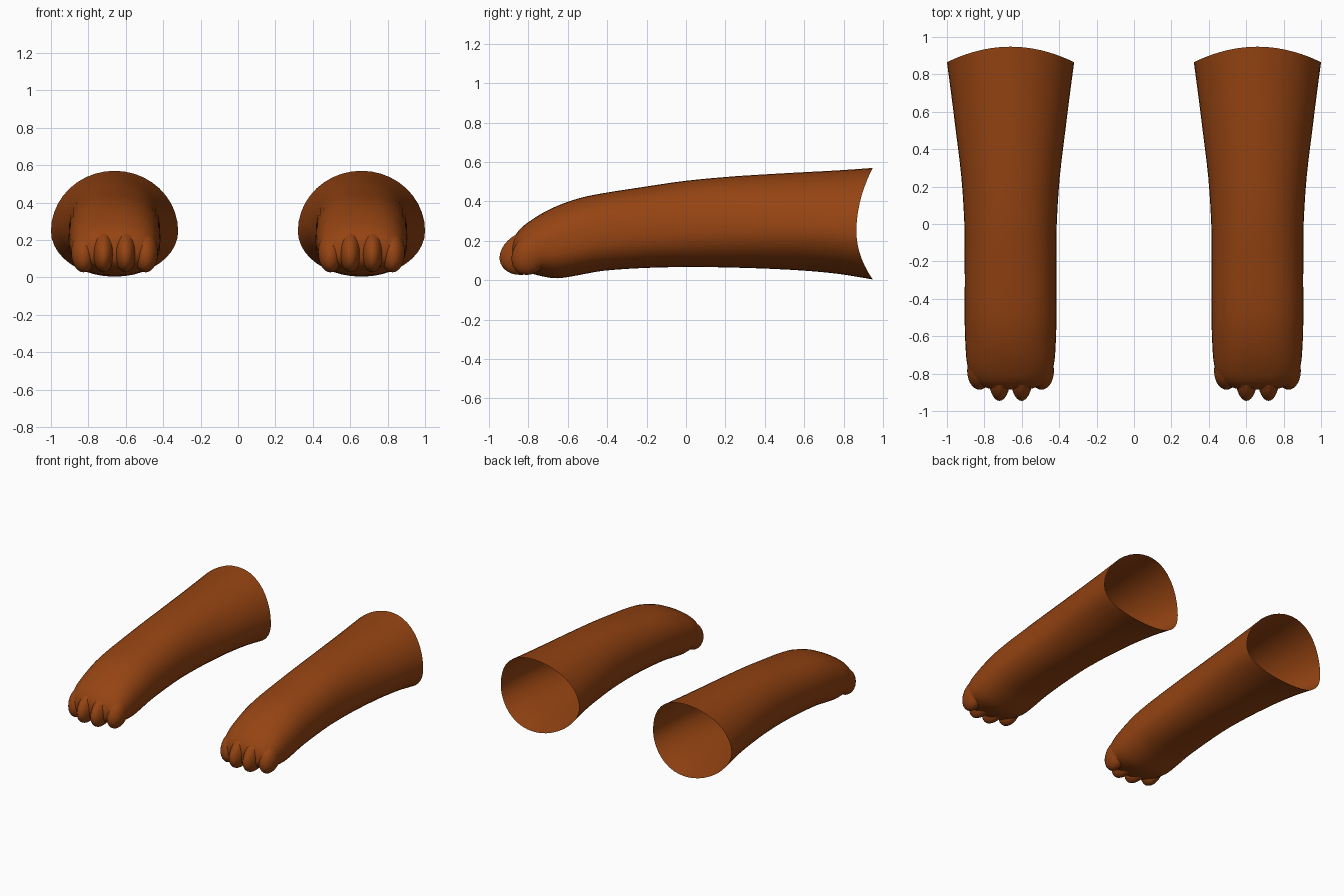
import bpy, bmesh, math
from mathutils import Vector

if "Cube" in bpy.data.objects:
    bpy.data.objects.remove(bpy.data.objects["Cube"])

SEG = 40
fur = bpy.data.materials.new("chestnut_brown")
fur.diffuse_color = (0.30, 0.057, 0.006, 1)
fur.use_nodes = True
fur.node_tree.nodes["Principled BSDF"].inputs["Base Color"].default_value = fur.diffuse_color

# Leg rings from wrist opening to paw tip: y, half width, bottom z, top z
RINGS = [
    (0.865, 0.340, 0.004, 0.570), (0.70, 0.318, 0.034, 0.557),
    (0.50, 0.293, 0.053, 0.545), (0.25, 0.263, 0.064, 0.528),
    (0.00, 0.247, 0.067, 0.505), (-0.22, 0.245, 0.062, 0.473),
    (-0.42, 0.245, 0.048, 0.442), (-0.54, 0.245, 0.027, 0.417),
    (-0.65, 0.241, 0.010, 0.379), (-0.73, 0.235, 0.020, 0.340),
    (-0.79, 0.222, 0.036, 0.302), (-0.83, 0.202, 0.048, 0.272),
    (-0.86, 0.170, 0.065, 0.238), (-0.88, 0.115, 0.090, 0.200),
]


def spline(rows, steps):
    """Smooth interpolation through the ring table."""
    pts = [Vector(r) for r in rows]
    out = []
    for i in range(len(pts) - 1):
        p0, p1 = pts[max(i - 1, 0)], pts[i]
        p2, p3 = pts[i + 1], pts[min(i + 2, len(pts) - 1)]
        for k in range(steps):
            t = k / steps
            out.append(0.5 * (2 * p1 + (p2 - p0) * t
                              + (2 * p0 - 5 * p1 + 4 * p2 - p3) * t * t
                              + (3 * p1 - p0 - 3 * p2 + p3) * t ** 3))
    return out + [pts[-1]]


def power(v, n):
    return math.copysign(abs(v) ** (2 / n), v)


def make_object(name, bm):
    bmesh.ops.recalc_face_normals(bm, faces=bm.faces[:])
    mesh = bpy.data.meshes.new(name)
    bm.to_mesh(mesh)
    bm.free()
    mesh.materials.append(fur)
    obj = bpy.data.objects.new(name, mesh)
    bpy.context.collection.objects.link(obj)
    return obj


def make_leg(name, cx):
    bm = bmesh.new()
    loops = []
    for y, w, lo, hi in spline(RINGS, 3):
        mid = lo + 0.43 * (hi - lo)
        n = 2.0 + 0.35 * min(max((0.5 - y) / 0.9, 0), 1)
        flare = min(max((y - 0.25) / 0.615, 0), 1) * 0.083  # saddle-shaped opening
        loop = []
        for i in range(SEG):
            a = 2 * math.pi * i / SEG
            s = math.sin(a)
            z = mid + power(s, n) * ((hi - mid) if s > 0 else (mid - lo))
            loop.append(bm.verts.new((cx + w * power(math.cos(a), n),
                                      y + flare * s * s, z)))
        loops.append(loop)
    for a, b in zip(loops, loops[1:]):
        for i in range(SEG):
            j = (i + 1) % SEG
            bm.faces.new((a[i], a[j], b[j], b[i]))
    # temporary fan over the opening, and the paw tip
    for loop, centre in ((loops[0], (cx, 0.865, 0.25)), (loops[-1], (cx, -0.886, 0.14))):
        c = bm.verts.new(centre)
        for i in range(SEG):
            bm.faces.new((loop[i], loop[(i + 1) % SEG], c))
    return make_object(name, bm)


def make_toe(name, centre, radii, lean):
    bm = bmesh.new()
    bmesh.ops.create_uvsphere(bm, u_segments=28, v_segments=18, radius=1)
    for v in bm.verts:
        z = v.co.z * radii[2]
        v.co = Vector(centre) + Vector((v.co.x * radii[0], v.co.y * radii[1] + lean * z, z))
    return make_object(name, bm)


for side, cx in (("left", -0.66), ("right", 0.66)):
    leg = make_leg(side + "_leg", cx)
    toes = []
    for s in (-1, 1):
        toes.append(make_toe("inner_toe", (cx + s * 0.059, -0.805, 0.142),
                             (0.0605, 0.137, 0.115), 0.30))
        toes.append(make_toe("outer_toe", (cx + s * 0.166, -0.785, 0.135),
                             (0.066, 0.098, 0.108), 0.22))
    # weld the toes into the paw
    for toe in toes:
        mod = leg.modifiers.new("weld", 'BOOLEAN')
        mod.operation = 'UNION'
        mod.solver = 'EXACT'
        mod.object = toe
    dg = bpy.context.evaluated_depsgraph_get()
    mesh = bpy.data.meshes.new_from_object(leg.evaluated_get(dg))
    leg.modifiers.clear()
    leg.data = mesh
    for toe in toes:
        bpy.data.objects.remove(toe)
    # open the wrist end again
    bm = bmesh.new()
    bm.from_mesh(mesh)
    hub = Vector((cx, 0.865, 0.25))
    fan = [f for f in bm.faces if any((v.co - hub).length < 0.01 for v in f.verts)]
    bmesh.ops.delete(bm, geom=fan, context='FACES')
    bm.to_mesh(mesh)
    bm.free()
    bpy.ops.object.select_all(action='DESELECT')
    leg.select_set(True)
    bpy.context.view_layer.objects.active = leg
    bpy.ops.object.shade_smooth_by_angle(angle=math.radians(40))
